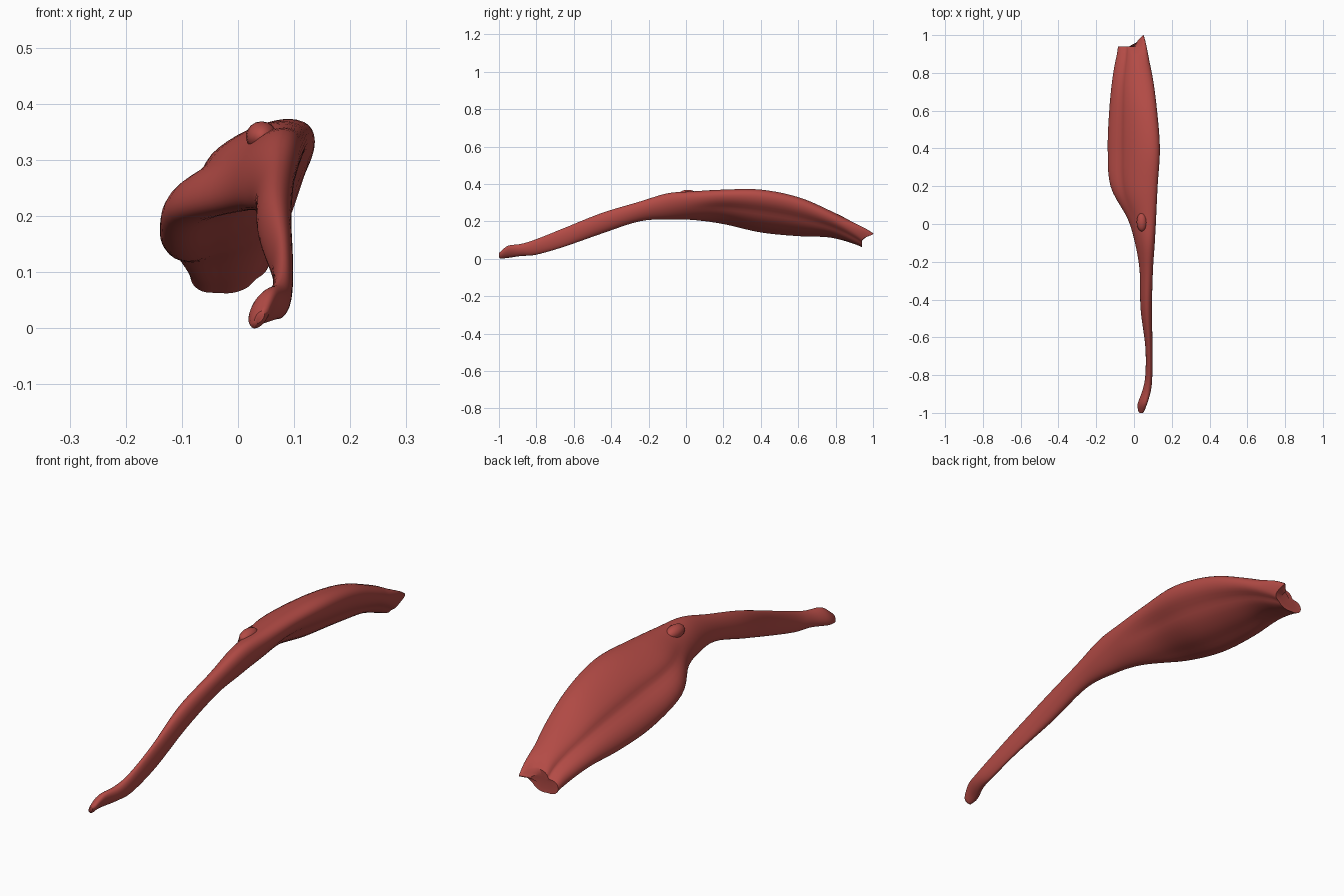
import bpy, bmesh, math
from mathutils import Vector

cube = bpy.data.objects.get("Cube")
if cube:
    bpy.data.objects.remove(cube)

red = bpy.data.materials.new("muscle red")
red.use_nodes = True
red.diffuse_color = (0.45, 0.07, 0.06, 1)
red.node_tree.nodes["Principled BSDF"].inputs["Base Color"].default_value = red.diffuse_color

# Cross-section limits along the length: y, x min, x max, z min, z max, lean
STATIONS = [
    (-.99, .022, .055, .0, .04, 1.0),
    (-.95, .02, .07, .005, .07, 1.0),
    (-.88, .045, .09, .015, .08, 1.3),
    (-.8, .06, .097, .022, .105, 1.4),
    (-.65, .06, .098, .065, .165, 1.5),
    (-.45, .035, .095, .135, .245, 1.4),
    (-.25, .03, .1, .2, .305, 1.3),
    (-.1, .005, .11, .21, .35, 1.15),
    (.03, -.035, .117, .208, .36, 1.0),
    (.2, -.125, .125, .185, .37, .85),
    (.4, -.14, .137, .14, .37, .83),
    (.6, -.132, .122, .12, .33, .87),
    (.77, -.115, .1, .112, .258, 1.0),
    (.9, -.092, .072, .077, .192, 1.2),
    (.95, -.085, .055, .06, .152, 1.3),
]
SIDES, STEPS = 48, 5


def smooth_between(p, q, r, s, t):
    return .5 * (2 * q + (r - p) * t + (2 * p - 5 * q + 4 * r - s) * t * t
                 + (3 * q - p - 3 * r + s) * t ** 3)


def stations():
    last = len(STATIONS) - 1
    for i in range(last):
        keys = [STATIONS[min(max(i + k, 0), last)] for k in (-1, 0, 1, 2)]
        for k in range(STEPS):
            yield [smooth_between(*v, k / STEPS) for v in zip(*keys)]
    yield STATIONS[-1]


def bump(a, centre, width):
    d = math.remainder(a - centre, math.tau)
    return math.exp(-(d / width) ** 2)


def section(y, x0, x1, z0, z1, lean):
    """Leaning oval ring, with long furrows on the belly and a ragged far end."""
    belly = min(max((y - .02) / .2, 0), 1)
    end = min(max((y - .75) / .2, 0), 1)
    lip = min(max((y - .85) / .1, 0), 1)
    ring = []
    for k in range(SIDES):
        a = math.tau * k / SIDES
        r = 1 - belly * (.18 * bump(a, 2.3, .25) + .1 * bump(a, 2.15, .6)
                         + .1 * bump(a, -.75, .25) + .07 * bump(a, -1.9, .3))
        r -= .15 * end * bump(a, 2.1, .3)
        x = (x0 + x1) / 2 + (x1 - x0) / 2 * r * math.cos(a)
        z = (z0 + z1) / 2 + (z1 - z0) / 2 * r * math.cos(a - lean)
        ring.append(Vector((x, y + lip * (.062 * bump(a, .4, .45) - .01), z)))
    return ring


# Muscle belly and tendon in one lofted skin
bm = bmesh.new()
rings = [[bm.verts.new(p) for p in section(*s)] for s in stations()]


def bridge(a, b):
    for k in range(SIDES):
        n = (k + 1) % SIDES
        bm.faces.new((a[k], a[n], b[n], b[k]))


for a, b in zip(rings, rings[1:]):
    bridge(a, b)

# Ends: slanted tendon tip and shallow belly end
for ring, depth in ((rings[0], -.01), (rings[-1], -.005)):
    mid = sum((v.co for v in ring), Vector()) / SIDES
    inner = [bm.verts.new(v.co.lerp(mid, .45) + Vector((0, depth, 0))) for v in ring]
    bridge(ring, inner)
    bm.faces.new(inner)
bmesh.ops.recalc_face_normals(bm, faces=bm.faces)
mesh = bpy.data.meshes.new("muscle")
bm.to_mesh(mesh)
bm.free()
muscle = bpy.data.objects.new("muscle", mesh)
bpy.context.collection.objects.link(muscle)

# Low knot where the tendon meets the belly
bpy.ops.mesh.primitive_uv_sphere_add(segments=16, ring_count=8, location=(.042, .01, .342))
knot = bpy.context.object
knot.name = "tendon_knot"
knot.scale = (.028, .05, .027)

for obj in (muscle, knot):
    obj.data.materials.append(red)
    bpy.ops.object.select_all(action='DESELECT')
    obj.select_set(True)
    bpy.context.view_layer.objects.active = obj
    bpy.ops.object.shade_smooth_by_angle(angle=math.radians(50))
